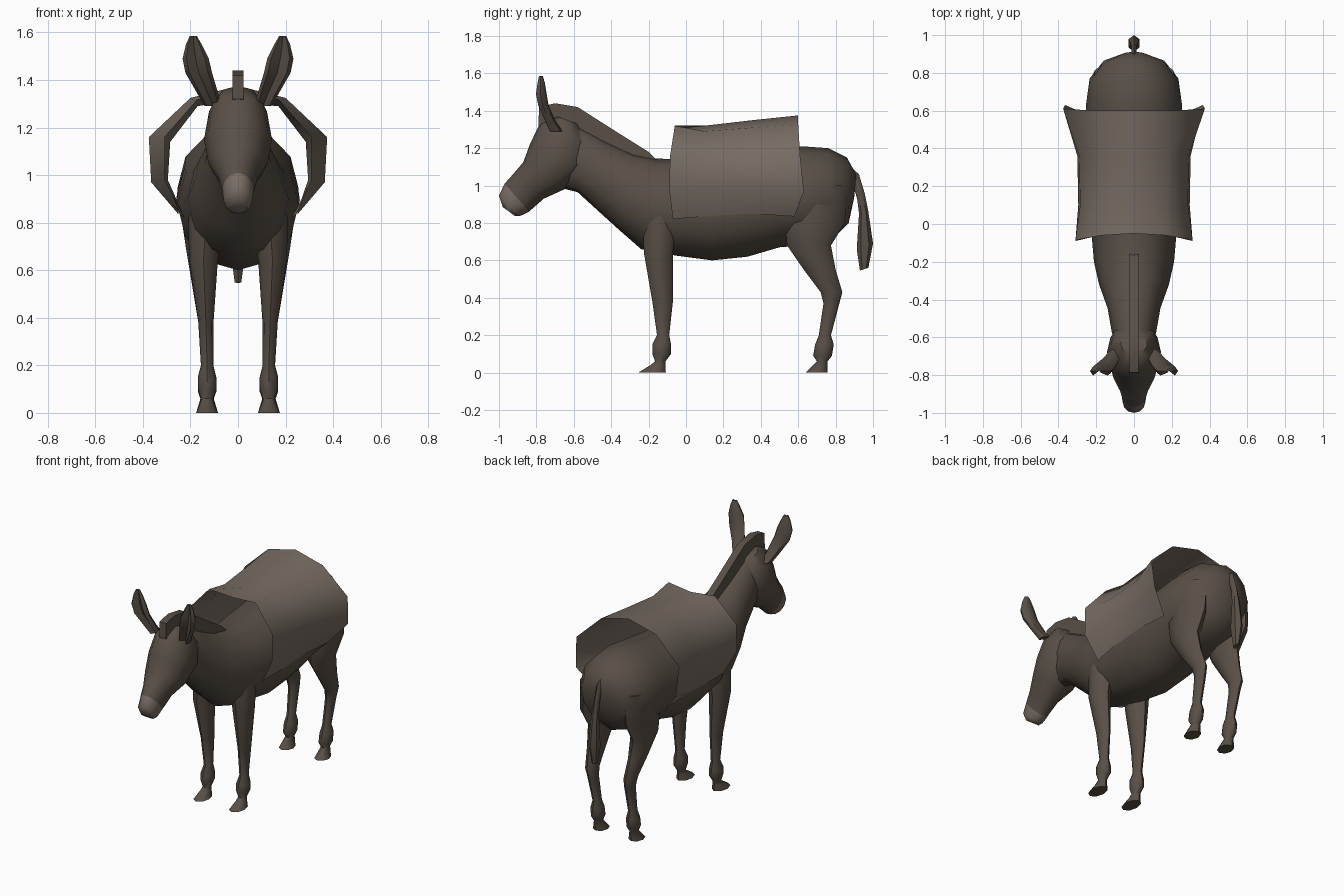
import bpy, bmesh, math


def material(name, rgb):
    m = bpy.data.materials.new(name)
    m.diffuse_color = (*rgb, 1)
    return m


COAT = material("dark brown coat", (0.098, 0.078, 0.062))
PALE = material("pale muzzle", (0.19, 0.155, 0.13))
CLOTH = material("taupe cloth", (0.18, 0.148, 0.122))


def finish(name, bm, mats, angle=50):
    bmesh.ops.recalc_face_normals(bm, faces=bm.faces)
    me = bpy.data.meshes.new(name)
    bm.to_mesh(me)
    bm.free()
    for m in mats:
        me.materials.append(m)
    for p in me.polygons:
        p.use_smooth = True
    me.set_sharp_from_angle(angle=math.radians(angle))
    ob = bpy.data.objects.new(name, me)
    bpy.context.collection.objects.link(ob)
    return ob


def loft(name, rings, n=8, side=1, mats=(COAT,), pale_from=None, dent=0, angle=50):
    """Each ring: (y1, z1, y2, z2, half width, centre x), an oval spanning two points."""
    bm = bmesh.new()
    rows = []
    for y1, z1, y2, z2, w, x in rings:
        row = []
        for i in range(n):
            a = 2 * math.pi * i / n
            t = (1 - math.cos(a)) / 2
            if i == 0:
                t = dent          # pushes the first point inward to hollow an ear
            row.append(bm.verts.new((side * (x + w * math.sin(a)),
                                     y1 + (y2 - y1) * t, z1 + (z2 - z1) * t)))
        rows.append(row)
    for k in range(len(rows) - 1):
        for i in range(n):
            j = (i + 1) % n
            f = bm.faces.new((rows[k][i], rows[k][j], rows[k + 1][j], rows[k + 1][i]))
            if pale_from is not None and k >= pale_from:
                f.material_index = 1
    bm.faces.new(rows[0])
    end = bm.faces.new(rows[-1])
    if pale_from is not None:
        end.material_index = 1
    return finish(name, bm, mats, angle)


# Torso and neck: top point, bottom point, half width
loft("body", [
    (0.91, 1.06, 0.90, 0.94, 0.05, 0),
    (0.86, 1.15, 0.87, 0.80, 0.16, 0),
    (0.76, 1.20, 0.78, 0.71, 0.235, 0),
    (0.62, 1.21, 0.63, 0.68, 0.255, 0),
    (0.48, 1.19, 0.50, 0.67, 0.255, 0),
    (0.33, 1.17, 0.33, 0.62, 0.26, 0),
    (0.14, 1.15, 0.14, 0.60, 0.255, 0),
    (-0.05, 1.14, -0.05, 0.625, 0.225, 0),
    (-0.16, 1.145, -0.24, 0.66, 0.212, 0),
    (-0.28, 1.17, -0.36, 0.765, 0.185, 0),
    (-0.42, 1.235, -0.47, 0.865, 0.14, 0),
    (-0.56, 1.31, -0.58, 0.965, 0.118, 0),
    (-0.66, 1.34, -0.68, 0.99, 0.09, 0)], n=12)

# Head: brow-side point, jaw-side point, half width
loft("head", [
    (-0.69, 1.37, -0.58, 1.33, 0.07, 0),
    (-0.78, 1.335, -0.50, 1.20, 0.122, 0),
    (-0.835, 1.22, -0.52, 1.08, 0.143, 0),
    (-0.87, 1.125, -0.65, 0.98, 0.125, 0),
    (-0.925, 1.06, -0.76, 0.93, 0.085, 0),
    (-0.97, 1.01, -0.84, 0.86, 0.066, 0),
    (-1.00, 0.945, -0.885, 0.838, 0.06, 0),
    (-0.98, 0.885, -0.915, 0.838, 0.04, 0)],
    n=12, mats=(COAT, PALE), pale_from=5)

# Tail
loft("tail", [
    (0.87, 1.11, 0.86, 1.02, 0.02, 0),
    (0.925, 1.06, 0.89, 1.01, 0.016, 0),
    (0.955, 0.96, 0.915, 0.93, 0.016, 0),
    (0.975, 0.86, 0.925, 0.85, 0.024, 0),
    (1.00, 0.69, 0.913, 0.66, 0.034, 0),
    (0.975, 0.56, 0.93, 0.545, 0.016, 0)], n=6)

# Legs: front y, back y, height, half width, centre x
FRONT = [(-0.24, -0.04, 0.95, 0.07, 0.125), (-0.23, -0.05, 0.80, 0.075, 0.135),
         (-0.225, -0.07, 0.64, 0.06, 0.145), (-0.18, -0.07, 0.38, 0.032, 0.135),
         (-0.155, -0.09, 0.20, 0.026, 0.13), (-0.18, -0.08, 0.15, 0.039, 0.13),
         (-0.18, -0.08, 0.10, 0.039, 0.13), (-0.165, -0.11, 0.06, 0.026, 0.13),
         (-0.19, -0.11, 0.04, 0.03, 0.13), (-0.255, -0.108, 0, 0.046, 0.13)]
HIND = [(0.55, 0.86, 1.00, 0.08, 0.15), (0.53, 0.85, 0.80, 0.075, 0.16),
        (0.54, 0.775, 0.68, 0.062, 0.155), (0.63, 0.80, 0.55, 0.045, 0.15),
        (0.72, 0.836, 0.43, 0.035, 0.14), (0.735, 0.82, 0.37, 0.03, 0.135),
        (0.71, 0.775, 0.20, 0.026, 0.13), (0.69, 0.79, 0.15, 0.039, 0.13),
        (0.68, 0.78, 0.09, 0.039, 0.13), (0.70, 0.757, 0.06, 0.028, 0.13),
        (0.64, 0.757, 0, 0.046, 0.13)]
# Ears: same layout, hollowed at the front
EAR = [(-0.74, -0.66, 1.29, 0.035, 0.105), (-0.765, -0.70, 1.35, 0.045, 0.13),
       (-0.80, -0.735, 1.43, 0.056, 0.165), (-0.812, -0.745, 1.49, 0.055, 0.178),
       (-0.80, -0.755, 1.55, 0.033, 0.186), (-0.79, -0.765, 1.585, 0.015, 0.188)]
for label, s in (("left", 1), ("right", -1)):
    for part, rows, dent in (("front_leg", FRONT, 0), ("hind_leg", HIND, 0), ("ear", EAR, 0.6)):
        loft(f"{label}_{part}", [(a, z, b, z, w, x) for a, b, z, w, x in rows],
             side=s, dent=dent)

# Upright mane: side outline extruded across x
outline = [(-0.15, 1.13), (-0.20, 1.18), (-0.36, 1.28), (-0.58, 1.42), (-0.70, 1.44),
           (-0.785, 1.42), (-0.79, 1.32), (-0.64, 1.30), (-0.42, 1.20), (-0.28, 1.14)]
bm = bmesh.new()
face = bm.faces.new([bm.verts.new((-0.024, y, z)) for y, z in outline])
moved = bmesh.ops.extrude_face_region(bm, geom=[face])["geom"]
bmesh.ops.translate(bm, vec=(0.048, 0, 0),
                    verts=[g for g in moved if isinstance(g, bmesh.types.BMVert)])
finish("mane", bm, (COAT,), 35)

# Saddle blanket: half sections (x, y, z) from spine to hem, mirrored
SECTIONS = [
    [(0, -0.05, 1.305), (0.17, -0.06, 1.32), (0.31, -0.085, 1.16), (0.31, -0.09, 0.98), (0.225, -0.07, 0.82)],
    [(0, 0.10, 1.32), (0.17, 0.10, 1.29), (0.285, 0.10, 1.14), (0.295, 0.10, 0.98), (0.245, 0.10, 0.835)],
    [(0, 0.36, 1.35), (0.18, 0.36, 1.31), (0.29, 0.36, 1.15), (0.30, 0.36, 0.98), (0.25, 0.34, 0.85)],
    [(0, 0.60, 1.375), (0.20, 0.60, 1.325), (0.375, 0.61, 1.16), (0.365, 0.63, 0.97), (0.25, 0.58, 0.835)]]
bm = bmesh.new()
grid = [[bm.verts.new((-x, y, z)) for x, y, z in reversed(sec[1:])]
        + [bm.verts.new(p) for p in sec] for sec in SECTIONS]
for r0, r1 in zip(grid, grid[1:]):
    for i in range(len(r0) - 1):
        bm.faces.new((r0[i], r0[i + 1], r1[i + 1], r1[i]))
blanket = finish("blanket", bm, (CLOTH,), 60)
# Make the cloth face outward
if blanket.data.polygons[3].normal.z < 0:
    blanket.data.flip_normals()
